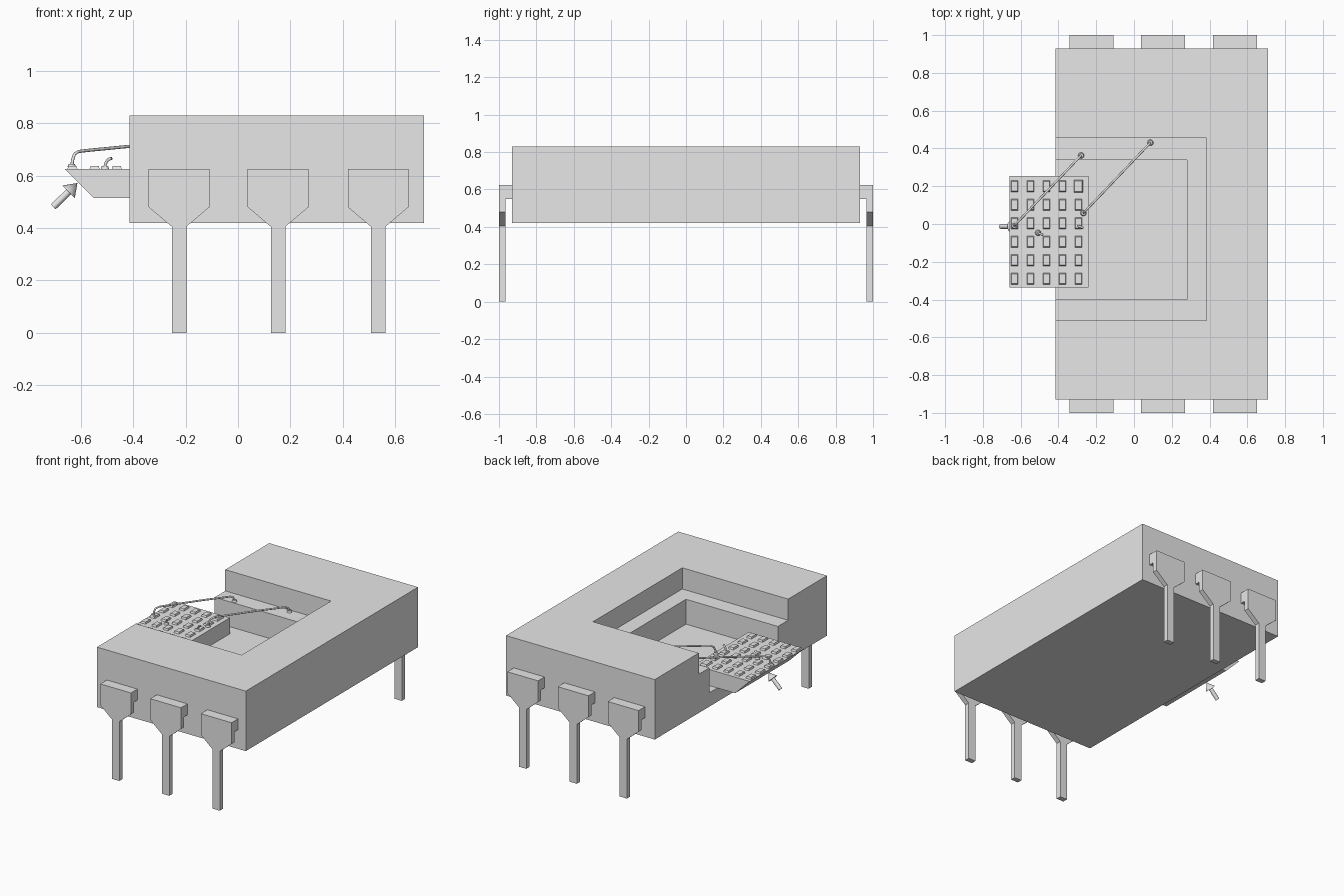
import bpy, bmesh, math
from mathutils import Vector

if "Cube" in bpy.data.objects:
    bpy.data.objects.remove(bpy.data.objects["Cube"], do_unlink=True)

grey = bpy.data.materials.new("plain_grey")
grey.use_nodes = True
GREY = (0.8, 0.8, 0.8, 1)
grey.diffuse_color = GREY
grey.node_tree.nodes["Principled BSDF"].inputs["Base Color"].default_value = GREY


def finish(name, bm):
    bmesh.ops.recalc_face_normals(bm, faces=bm.faces)
    mesh = bpy.data.meshes.new(name)
    bm.to_mesh(mesh)
    bm.free()
    mesh.materials.append(grey)
    ob = bpy.data.objects.new(name, mesh)
    bpy.context.collection.objects.link(ob)
    return ob


def add_prism(bm, outline, y0, y1):
    """Extrude an (x, z) outline along y."""
    face = bm.faces.new([bm.verts.new((x, y0, z)) for x, z in outline])
    out = bmesh.ops.extrude_face_region(bm, geom=[face])
    verts = [g for g in out["geom"] if isinstance(g, bmesh.types.BMVert)]
    bmesh.ops.translate(bm, verts=verts, vec=(0, y1 - y0, 0))


def prism(name, outline, y0, y1):
    bm = bmesh.new()
    add_prism(bm, outline, y0, y1)
    return finish(name, bm)


def rect(x0, x1, z0, z1):
    return [(x0, z0), (x1, z0), (x1, z1), (x0, z1)]


def smooth(ob):
    bpy.ops.object.select_all(action="DESELECT")
    ob.select_set(True)
    bpy.context.view_layer.objects.active = ob
    bpy.ops.object.shade_smooth_by_angle(angle=math.radians(40))


def rod(name, a, b, r0, r1, sides=16):
    """Cylinder or cone running from a to b."""
    a, b = Vector(a), Vector(b)
    bm = bmesh.new()
    bmesh.ops.create_cone(bm, cap_ends=True, segments=sides, radius1=r0,
                          radius2=r1, depth=(b - a).length)
    bmesh.ops.rotate(bm, verts=bm.verts,
                     matrix=(b - a).to_track_quat("Z", "Y").to_matrix())
    bmesh.ops.translate(bm, verts=bm.verts, vec=(a + b) / 2)
    ob = finish(name, bm)
    smooth(ob)
    return ob


# Package body with a two-step cavity open on one side
LEFT, FLOOR, LEDGE, TOP = -0.415, 0.515, 0.685, 0.83
body = prism("package_body", rect(LEFT, 0.71, 0.42, TOP), -0.93, 0.93)
cutters = [prism("cutter_upper", rect(-0.8, 0.385, LEDGE, 1), -0.51, 0.455),
           prism("cutter_lower", rect(-0.8, 0.28, FLOOR, 0.9), -0.40, 0.34)]
for c in cutters:
    c.hide_render = True
    mod = body.modifiers.new("cavity", "BOOLEAN")
    mod.operation, mod.solver, mod.object = "DIFFERENCE", "EXACT", c
deps = bpy.context.evaluated_depsgraph_get()
cut_mesh = bpy.data.meshes.new_from_object(body.evaluated_get(deps))
body.modifiers.clear()
body.data = cut_mesh
for c in cutters:
    bpy.data.objects.remove(c, do_unlink=True)

# Pins: flat plate tapering to a stem, with a flange into the body
for side, label in ((-1, "front"), (1, "back")):
    for i, x in enumerate((-0.225, 0.153, 0.535)):
        half = [(0.0275, 0), (0.0275, 0.405), (0.116, 0.48), (0.116, 0.625)]
        outline = [(x + w, z) for w, z in half]
        outline += [(x - w, z) for w, z in reversed(half)]
        bm = bmesh.new()
        add_prism(bm, outline, side * 0.965, side * 1.0)
        add_prism(bm, rect(x - 0.116, x + 0.116, 0.55, 0.625),
                  side * 0.92, side * 0.965)
        finish(f"{label}_pin_{i + 1}", bm)

# Die with a slanted outer edge
DIE_TOP = 0.625
prism("die", [(-0.55, FLOOR), (-0.24, FLOOR), (-0.24, DIE_TOP), (-0.66, DIE_TOP)],
      -0.335, 0.255)

# Grid of raised contact pads, the corner one larger
bm = bmesh.new()
for col in range(5):
    for row in range(6):
        corner = col == 4 and row == 5
        w, d = (0.05, 0.07) if corner else (0.04, 0.062)
        out = bmesh.ops.create_cube(bm, size=1)
        for v in out["verts"]:
            taper = 0.8 if v.co.z > 0 else 1
            v.co = (-0.632 + col * 0.0845 + v.co.x * w * taper,
                    -0.29 + row * 0.098 + v.co.y * d * taper,
                    DIE_TOP + (0.012 if v.co.z > 0 else -0.004))
finish("contact_pads", bm)


def wire(name, points):
    curve = bpy.data.curves.new(name, "CURVE")
    curve.dimensions = "3D"
    curve.bevel_depth, curve.bevel_resolution = 0.006, 2
    curve.use_fill_caps = True
    spline = curve.splines.new("POLY")
    spline.points.add(len(points) - 1)
    for p, co in zip(spline.points, points):
        p.co = (*co, 1)
    spline.use_smooth = True
    curve.materials.append(grey)
    ob = bpy.data.objects.new(name, curve)
    bpy.context.collection.objects.link(ob)


def ball(name, x, y, z):
    rod(name, (x, y, z), (x, y, z + 0.012), 0.016, 0.012, 12)


# Bond wires: rise from the die in an arch and land on the ledge
ARCH = [(0, 0.63), (0.01, 0.66), (0.03, 0.682), (0.07, 0.692), (0.16, 0.696),
        (0.62, 0.712), (0.95, 0.72), (0.985, 0.712), (1, 0.688)]
for i, (x, y) in enumerate(((-0.635, -0.01), (-0.268, 0.058))):
    wire(f"bond_wire_{i + 1}",
         [(x + t * 0.355, y + t * 0.373, z) for t, z in ARCH])
    ball(f"wire_{i + 1}_die_ball", x, y, DIE_TOP + 0.008)
    ball(f"wire_{i + 1}_ledge_ball", x + 0.355, y + 0.373, LEDGE)

# Short broken wires
HOOK = [(0, 0.63), (0.002, 0.645), (0.009, 0.658), (0.018, 0.664), (0.026, 0.666)]
for i, (x, y) in enumerate(((-0.508, -0.047), (-0.295, -0.01))):
    wire(f"broken_wire_{i + 1}", [(x + t, y - t * 0.4, z) for t, z in HOOK])
    ball(f"broken_wire_{i + 1}_ball", x, y, DIE_TOP)

# Pointer arrow aimed at the slanted edge
NECK = (-0.647, -0.013, 0.538)
rod("arrow_shaft", (-0.705, -0.013, 0.481), NECK, 0.013, 0.013)
rod("arrow_head", NECK, (-0.613, -0.013, 0.572), 0.034, 0)
